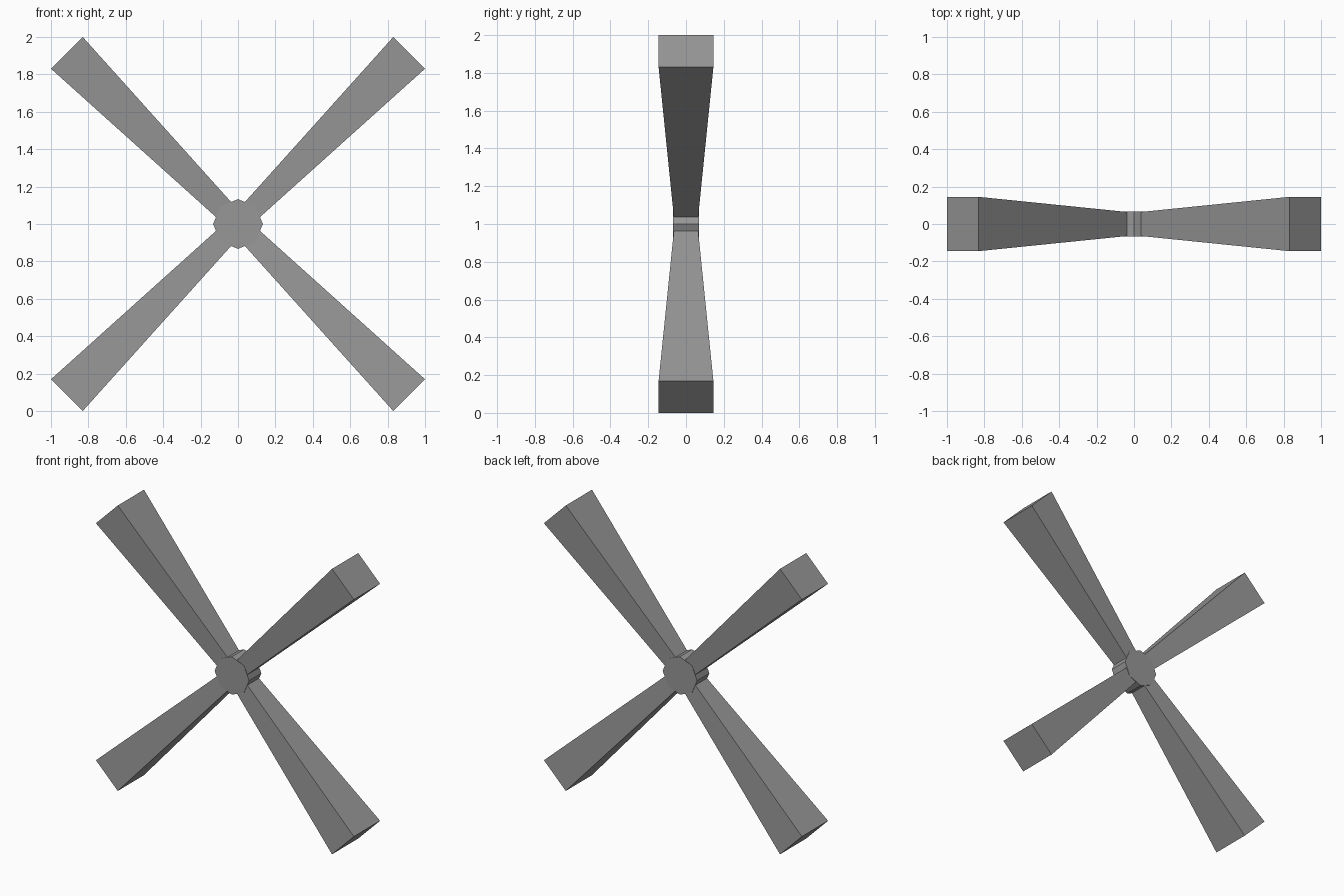
import bpy, bmesh, math
from mathutils import Matrix

if "Cube" in bpy.data.objects:
    bpy.data.objects.remove(bpy.data.objects["Cube"])

CENTRE = Matrix.Translation((0, 0, 1))

# Dark grey shared by all parts
grey = bpy.data.materials.new("dark_grey")
grey.diffuse_color = (0.31, 0.31, 0.31, 1)
grey.use_nodes = True
grey.node_tree.nodes["Principled BSDF"].inputs["Base Color"].default_value = grey.diffuse_color


def finish(bm, name):
    bmesh.ops.recalc_face_normals(bm, faces=bm.faces)
    mesh = bpy.data.meshes.new(name)
    bm.to_mesh(mesh)
    bm.free()
    mesh.materials.append(grey)
    obj = bpy.data.objects.new(name, mesh)
    bpy.context.collection.objects.link(obj)
    return obj


# Eight-sided hub, axis along y
bm = bmesh.new()
bmesh.ops.create_cone(bm, cap_ends=True, segments=8, radius1=0.133, radius2=0.133,
                      depth=0.136, matrix=CENTRE @ Matrix.Rotation(math.pi / 2, 4, 'X'))
finish(bm, "hub")

# Tapered blades, flaring outward along each diagonal
INNER = (0.09, 0.056, 0.063)    # distance, half width, half depth
OUTER = (1.294, 0.12, 0.145)
for i, name in enumerate(("upper_right", "lower_right", "lower_left", "upper_left")):
    bm = bmesh.new()
    bmesh.ops.create_cube(bm, size=2)
    for v in bm.verts:
        dist, width, depth = OUTER if v.co.z > 0 else INNER
        v.co = (v.co.x * width, v.co.y * depth, dist)
    turn = Matrix.Rotation(math.radians(45 + 90 * i), 4, 'Y')
    bmesh.ops.transform(bm, matrix=CENTRE @ turn, verts=bm.verts)
    finish(bm, name + "_blade")
